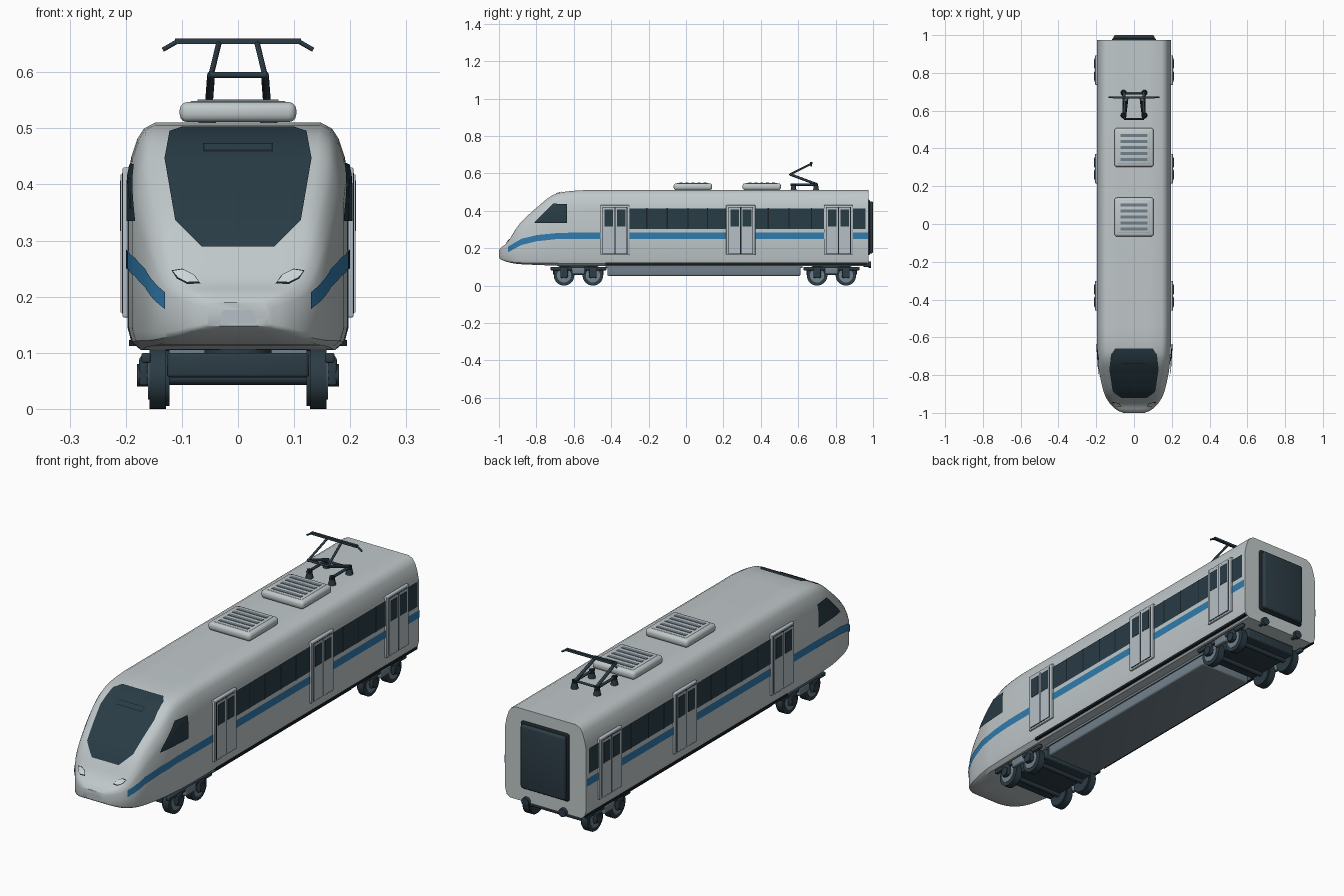
import bpy, bmesh, math
from mathutils import Vector
from mathutils.bvhtree import BVHTree

cube = bpy.data.objects.get("Cube")
if cube:
    bpy.data.objects.remove(cube, do_unlink=True)


def material(name, *rgb):
    m = bpy.data.materials.new(name)
    m.use_nodes = True
    m.diffuse_color = (*rgb, 1)
    m.node_tree.nodes["Principled BSDF"].inputs["Base Color"].default_value = (*rgb, 1)
    return m


SHELL = material("light grey paint", .53, .58, .59)
DOOR = material("door grey", .47, .53, .57)
GLASS = material("dark glass", .022, .045, .06)
BLUE = material("blue stripe", .03, .2, .42)
DARK = material("dark metal", .025, .045, .06)
STEEL = material("steel grey", .17, .22, .26)
BLACK = material("black trim", .01, .016, .02)
LAMP = material("lamp white", .62, .67, .69)


def finish(bm, name, mat, angle=None):
    me = bpy.data.meshes.new(name)
    bm.to_mesh(me)
    bm.free()
    ob = bpy.data.objects.new(name, me)
    bpy.context.collection.objects.link(ob)
    me.materials.append(mat)
    if angle:
        bpy.ops.object.select_all(action='DESELECT')
        ob.select_set(True)
        bpy.context.view_layer.objects.active = ob
        bpy.ops.object.shade_smooth_by_angle(angle=math.radians(angle))
    return ob


def box(name, mat, x, y, z, bevel=0):
    """Box from (low, high) ranges, with optional rounded edges."""
    bm = bmesh.new()
    bmesh.ops.create_cube(bm, size=1)
    for v in bm.verts:
        v.co = [sum(r) / 2 + c * abs(r[1] - r[0]) for c, r in zip(v.co, (x, y, z))]
    if bevel:
        bmesh.ops.bevel(bm, geom=bm.edges[:], offset=bevel, segments=3, profile=.5, affect='EDGES')
    return finish(bm, name, mat, 40 if bevel else None)


def tube(name, mat, a, b, r, r2=None, sides=12):
    """Round bar between two points."""
    a, b = Vector(a), Vector(b)
    bm = bmesh.new()
    bmesh.ops.create_cone(bm, cap_ends=True, segments=sides, radius1=r,
                          radius2=r2 or r, depth=(b - a).length)
    rot = (b - a).to_track_quat('Z', 'Y')
    for v in bm.verts:
        v.co = rot @ v.co + (a + b) / 2
    return finish(bm, name, mat, 40)


# Body shell: one half section, lofted through stations (y, half width, bottom, top)
half = [(.45, 0), (.88, 0), (.965, .035), (1, .1), (1, .4), (1, .76), (.965, .85),
        (.91, .93), (.85, .975), (.75, 1), (.4, 1)]
section = half + [(-u, v) for u, v in reversed(half)]
stations = [(-1, .055, .148, .19), (-.985, .09, .138, .207), (-.95, .128, .125, .237),
            (-.89, .16, .115, .33), (-.78, .185, .11, .433), (-.71, .191, .107, .485),
            (-.64, .195, .105, .503), (-.55, .197, .105, .51)]


def smooth_path(points, steps=4):
    pts = [Vector(p) for p in points]
    out = []
    for i in range(len(pts) - 1):
        p, q = pts[i], pts[i + 1]
        tp = (q - pts[max(i - 1, 0)]) / 2
        tq = (pts[min(i + 2, len(pts) - 1)] - p) / 2
        for k in range(steps):
            t = k / steps
            out.append(p * (2*t**3 - 3*t*t + 1) + tp * (t**3 - 2*t*t + t)
                       + q * (3*t*t - 2*t**3) + tq * (t**3 - t*t))
    return out + [pts[-1]]


bm = bmesh.new()
rings = []
for y, w, lo, hi in smooth_path(stations) + [Vector((.975, .197, .105, .51))]:
    rings.append([bm.verts.new((u * w, y, lo + v * (hi - lo))) for u, v in section])
n = len(section)
for a, b in zip(rings, rings[1:]):
    for i in range(n):
        bm.faces.new((a[i], a[(i + 1) % n], b[(i + 1) % n], b[i]))
bm.faces.new(rings[0])
bm.faces.new(rings[-1])
bmesh.ops.recalc_face_normals(bm, faces=bm.faces[:])
tree = BVHTree.FromBMesh(bm)
finish(bm, "body_shell", SHELL, 35)


def plate(name, mat, outline, side, lift=.003, step=.02):
    """Thin plate laid on the shell: side 0 is the nose (x, z), +-1 a flank (y, z)."""
    ray = Vector((-side, 0, 0)) if side else Vector((0, 1, 0))
    bm = bmesh.new()
    bm.faces.new([bm.verts.new((side, a, b) if side else (a, -2, b)) for a, b in outline])
    for k in (0, 1):
        axis = Vector((0, 0, 1)) if k else Vector((0, 1, 0)) if side else Vector((1, 0, 0))
        vals = [p[k] for p in outline]
        c = min(vals) + step
        while c < max(vals) - .001:
            bmesh.ops.bisect_plane(bm, geom=bm.verts[:] + bm.edges[:] + bm.faces[:],
                                   plane_co=axis * c, plane_no=axis)
            c += step
    bmesh.ops.triangulate(bm, faces=bm.faces[:])
    lost = []
    for v in bm.verts:
        hit, normal, _, _ = tree.ray_cast(v.co, ray)
        if hit is None:
            lost.append(v)
        else:
            v.co = hit + normal * lift
    bmesh.ops.delete(bm, geom=lost, context='VERTS')
    for f in bm.faces:
        f.normal_update()
        if f.normal.dot(ray) > 0:
            f.normal_flip()
    return finish(bm, name, mat, 35)


def rect(a, b, lo, hi):
    return [(a, lo), (b, lo), (b, hi), (a, hi)]


def mirror(points):
    return points + [(-a, b) for a, b in reversed(points)]


# Nose: windscreen, display strip, coupler cover, headlights
plate("windscreen", GLASS, mirror([(.065, .288), (.112, .335), (.131, .445), (.122, .493), (.1, .5)]), 0)
plate("display_frame", BLACK, rect(-.062, .062, .456, .471), 0, .004)
plate("display_strip", GLASS, rect(-.06, .06, .458, .469), 0, .005)
plate("coupler_cover", DOOR, mirror([(.032, .152), (.033, .164), (.026, .176)]), 0, .001, .01)
lamp = [(.118, .246), (.1, .249), (.078, .238), (.067, .222), (.09, .221), (.108, .231)]
for s, side in ((-1, "right"), (1, "left")):
    outer = [(s * a, b) for a, b in lamp]
    inner = [(s * (.093 + (a - .093) * .88), .235 + (b - .235) * .82) for a, b in lamp]
    plate(side + "_headlight_rim", BLACK, outer, 0, .002, .01)
    plate(side + "_headlight", LAMP, inner, 0, .004, .01)

door_centres = (-.38, .293, .815)
window_bands = [(-.302, .215, (-.21, -.1, .01, .115)), (.371, .737, (.44, .55, .67)), (.893, .96, ())]
stripe_low = [(-.95, .178), (-.88, .217), (-.8, .237), (-.7, .248), (-.6, .25), (.974, .25)]
stripe_high = [(.974, .284), (-.6, .284), (-.7, .28), (-.8, .27), (-.88, .25), (-.95, .208)]

for s, side in ((-1, "right"), (1, "left")):
    # Flank stripe and glazing
    plate(side + "_stripe", BLUE, stripe_low + stripe_high, s)
    plate(side + "_cab_window", GLASS, [(-.81, .335), (-.635, .335), (-.635, .435), (-.71, .435)],
          s, .009 if s > 0 else .004)
    for a, b, bars in window_bands:
        plate(side + "_windows", GLASS, rect(a, b, .303, .413), s, .003, .1)
        for c in bars:
            plate(side + "_window_bar", BLACK, rect(c - .003, c + .003, .303, .413), s, .005, .1)
    # Double doors
    for c in door_centres:
        box(side + "_door_frame", DOOR, (s * .188, s * .206), (c - .078, c + .078), (.163, .43), .003)
        box(side + "_door_gap", BLACK, (s * .19, s * .207), (c - .066, c + .066), (.17, .42))
        for k in (-1, 1):
            m = c + k * .033
            box(side + "_door_leaf", DOOR, (s * .19, s * .209), (m - .03, m + .03), (.172, .418))
            box(side + "_door_window", GLASS, (s * .2, s * .2105), (m - .023, m + .023), (.317, .407))
    # Lower rail and rear buffer
    box(side + "_sill_rail", BLACK, (s * .17, s * .194), (-.43, .97), (.112, .123))
    tube(side + "_buffer_stem", DARK, (s * .09, .95, .112), (s * .09, .98, .112), .012)
    tube(side + "_buffer_head", DARK, (s * .09, .975, .112), (s * .09, .99, .112), .018, sides=20)

# Rear gangway
box("gangway_frame", BLACK, (-.117, .117), (.96, .985), (.163, .46), .01)
box("gangway_panel", DARK, (-.108, .108), (.97, 1), (.172, .451), .01)

# Underframe
box("underframe", STEEL, (-.128, .128), (-.42, .612), (.052, .115), .008)
box("underframe_ledge", STEEL, (-.134, .134), (-.43, .622), (.095, .108))

# Bogies
for c in (-.575, .778):
    box("bogie_frame", DARK, (-.126, .126), (c - .135, c + .135), (.056, .1), .006)
    tube("bogie_pivot", DARK, (0, c, .08), (0, c, .115), .06, sides=24)
    for s in (-1, 1):
        box("bogie_side_beam", DARK, (s * .155, s * .172), (c - .15, c + .15), (.082, .1), .004)
        box("bogie_spring_plate", STEEL, (s * .155, s * .174), (c - .035, c + .035), (.062, .095), .004)
        for y in (c - .077, c + .077):
            tube("wheel", DARK, (s * .128, y, .055), (s * .158, y, .055), .055, sides=32)
            tube("wheel_flange", DARK, (s * .122, y, .055), (s * .13, y, .055), .05, sides=32)
            tube("wheel_disc", STEEL, (s * .15, y, .055), (s * .16, y, .055), .038, sides=28)
            tube("axle_cap", DARK, (s * .155, y, .06), (s * .18, y, .06), .02, sides=16)
            box("axle_box", DARK, (s * .16, s * .176), (y - .02, y + .02), (.042, .092), .004)
    for y in (c - .077, c + .077):
        tube("axle", DARK, (-.13, y, .055), (.13, y, .055), .012)

# Roof cooling units with slats
for c in (.037, .405):
    box("cooling_unit", SHELL, (-.104, .104), (c - .103, c + .103), (.511, .547), .014)
    box("cooling_unit_lid", SHELL, (-.085, .085), (c - .085, c + .085), (.54, .549), .003)
    for k in range(-2, 3):
        y = c + k * .032
        box("cooling_slat", STEEL, (-.072, .072), (y - .008, y + .008), (.545, .551))

# Pantograph
for s in (-1, 1):
    for y in (.575, .695):
        tube("insulator", DARK, (s * .055, y, .508), (s * .055, y, .532), .016, .012)
        tube("insulator_cap", BLACK, (s * .055, y, .53), (s * .055, y, .546), .011)
    tube("base_rail", DARK, (s * .055, .56, .54), (s * .055, .705, .54), .006)
    tube("lower_arm", DARK, (s * .052, .698, .542), (s * .048, .556, .595), .007)
    tube("upper_arm", DARK, (s * .048, .556, .595), (s * .034, .67, .652), .005)
    tube("head_horn", DARK, (s * .108, .67, .655), (s * .134, .67, .64), .004)
tube("knee_bar", DARK, (-.052, .556, .595), (.052, .556, .595), .005)
tube("base_bar", DARK, (-.055, .69, .54), (.055, .69, .54), .005)
box("contact_bar", DARK, (-.112, .112), (.664, .676), (.65, .66))
